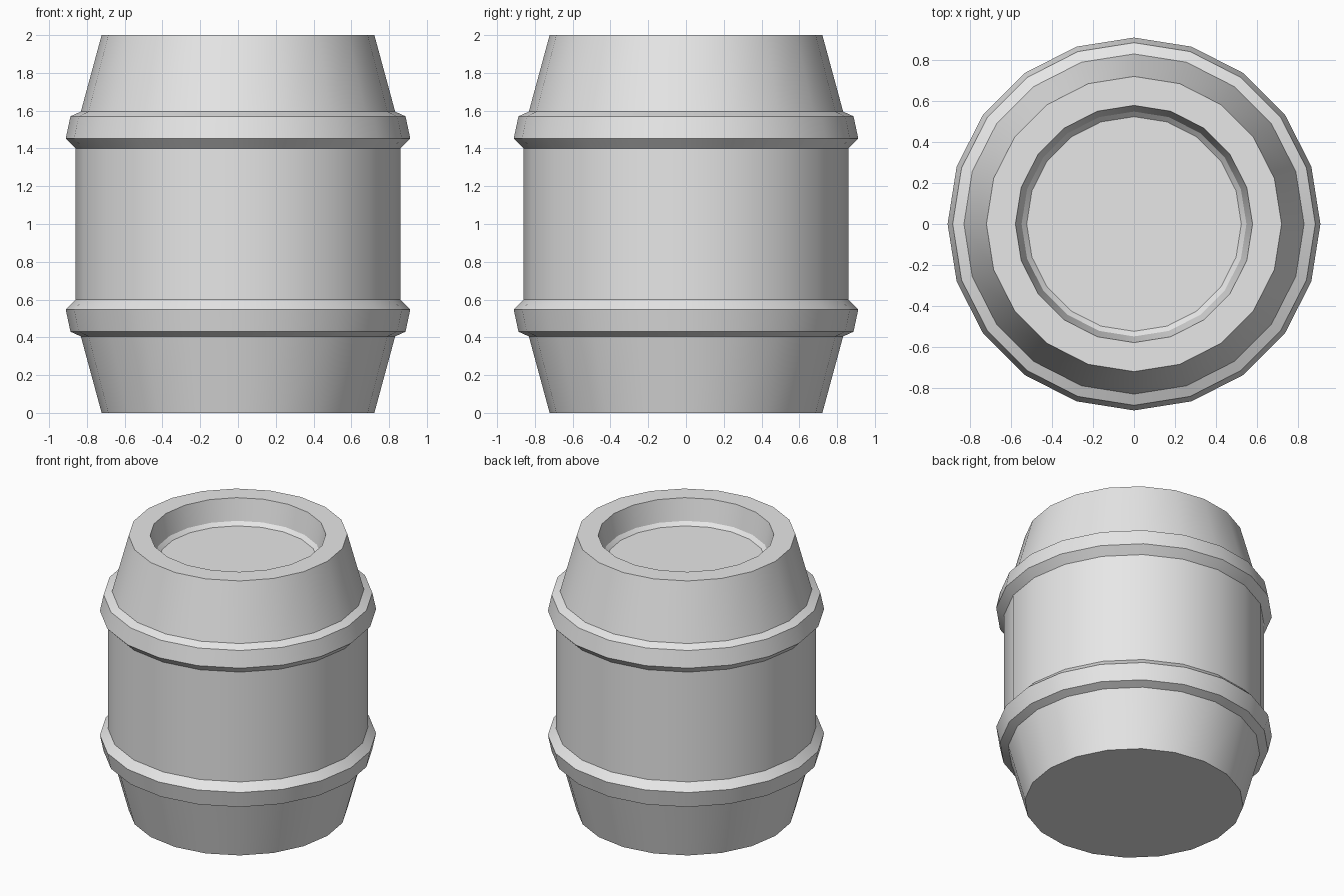
import bpy
import bmesh
from math import cos, sin, tau, radians

cube = bpy.data.objects.get("Cube")
if cube:
    bpy.data.objects.remove(cube, do_unlink=True)

SIDES = 20
HEIGHT = 2.0

grey = bpy.data.materials.new("plain grey")
grey.use_nodes = True
grey.diffuse_color = (0.8, 0.8, 0.8, 1)
grey.node_tree.nodes["Principled BSDF"].inputs["Base Color"].default_value = (0.8, 0.8, 0.8, 1)


def lathe(name, profile):
    """Turn a (radius, height) profile around z; radius 0 marks a flat cap."""
    bm = bmesh.new()
    rings = []
    for r, z in profile:
        if r > 0:
            rings.append([bm.verts.new((r * cos(tau * i / SIDES), r * sin(tau * i / SIDES), z))
                          for i in range(SIDES)])
    for low, high in zip(rings, rings[1:]):
        for i in range(SIDES):
            j = (i + 1) % SIDES
            bm.faces.new((low[i], low[j], high[j], high[i]))
    if profile[0][0] == 0:
        bm.faces.new(rings[0][::-1])
    if profile[-1][0] == 0:
        bm.faces.new(rings[-1])
    mesh = bpy.data.meshes.new(name)
    bm.to_mesh(mesh)
    bm.free()
    mesh.materials.append(grey)
    ob = bpy.data.objects.new(name, mesh)
    bpy.context.collection.objects.link(ob)
    bpy.ops.object.select_all(action="DESELECT")
    ob.select_set(True)
    bpy.context.view_layer.objects.active = ob
    bpy.ops.object.shade_smooth_by_angle(angle=radians(25))
    return ob


def flipped(profile):
    """Mirror a profile about mid height, keeping it running upwards."""
    return [(r, HEIGHT - z) for r, z in reversed(profile)]


# Tapered ends: flat closed bottom, rim with a recessed lid on top
taper = [(0.722, 0), (0.832, 0.405)]
recess = [(0.58, 2), (0.55, 1.845), (0.525, 1.82), (0, 1.82)]
lathe("lower_end", [(0, 0)] + taper)
lathe("upper_end_and_lid", flipped(taper) + recess)

# Straight middle staves
lathe("middle_staves", [(0.86, 0.6), (0.86, 1.4)])

# Bevelled hoops, mirrored top to bottom
hoop = [(0.832, 0.405), (0.887, 0.43), (0.912, 0.547), (0.86, 0.6)]
lathe("lower_hoop", hoop)
lathe("upper_hoop", flipped(hoop))
